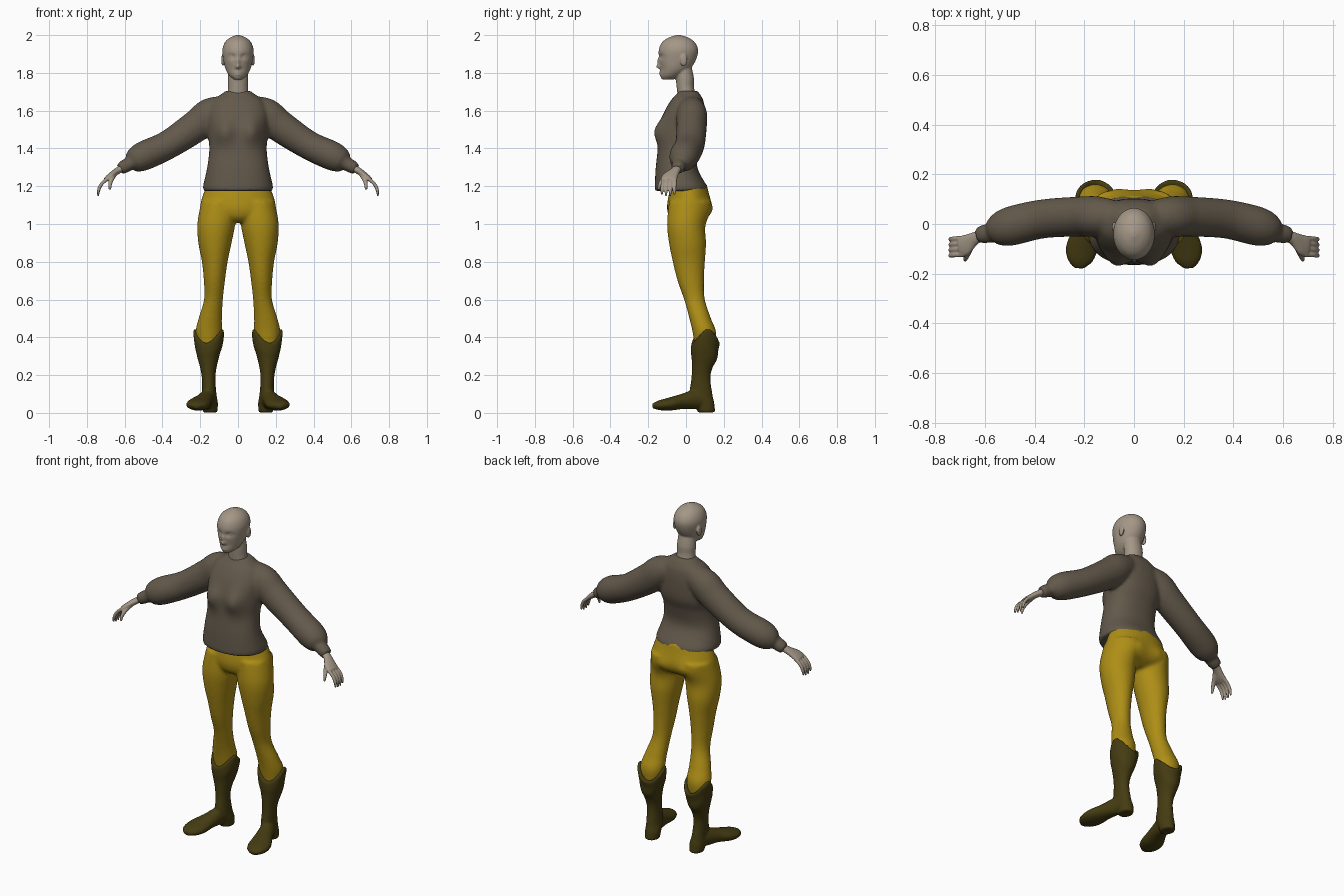
import bpy
import bmesh
from math import cos, sin, pi, exp
from mathutils import Vector, Matrix

default = bpy.data.objects.get("Cube")
if default:
    bpy.data.objects.remove(default)

X, Y, Z = Vector((1, 0, 0)), Vector((0, 1, 0)), Vector((0, 0, 1))


def material(name, rgb):
    mat = bpy.data.materials.new(name)
    mat.use_nodes = True
    colour = (*rgb, 1)
    mat.diffuse_color = colour
    for node in mat.node_tree.nodes:
        if node.type == "BSDF_PRINCIPLED":
            node.inputs["Base Color"].default_value = colour
            node.inputs["Roughness"].default_value = 0.8
    return mat


def spline(keys, steps):
    """Smooth curve through keys of (x, y, z, radius a, radius b)."""
    pts = [Vector(k) for k in keys]
    pts = [pts[0]] + pts + [pts[-1]]
    out = []
    for p, q, r, s in zip(pts, pts[1:], pts[2:], pts[3:]):
        for i in range(steps):
            t = i / steps
            out.append(q + (r - p) * (t / 2)
                       + (p * 2 - q * 5 + r * 4 - s) * (t * t / 2)
                       + (q * 3 - p - r * 3 + s) * (t * t * t / 2))
    return out + [pts[-1]]


def power(value, square):
    return (1 if value >= 0 else -1) * abs(value) ** (2 / square)


def loft(bm, keys, ref=X, upright=False, mirror=False, steps=8, sides=48, square=2):
    """Closed skin over elliptical rings, optionally repeated on the other side."""
    samples = spline(keys, steps)
    centres = [Vector(s[:3]) for s in samples]
    last = len(samples) - 1
    for side in ((1, -1) if mirror else (1,)):
        rings = []
        for i, (c, s) in enumerate(zip(centres, samples)):
            t = Z if upright else (centres[min(i + 1, last)] - centres[max(i - 1, 0)]).normalized()
            a = (ref - t * ref.dot(t)).normalized()
            b = t.cross(a)
            ring = []
            for j in range(sides):
                u = 2 * pi * j / sides
                p = (c + a * max(s[3], .002) * power(cos(u), square)
                     + b * max(s[4], .002) * power(sin(u), square))
                ring.append(bm.verts.new((p.x * side, p.y, p.z)))
            rings.append(ring)
        for low, high in zip(rings, rings[1:]):
            for j in range(sides):
                k = (j + 1) % sides
                bm.faces.new((low[j], low[k], high[k], high[j]))
        bm.faces.new(rings[0][::-1])
        bm.faces.new(rings[-1])


def ball(bm, centre, radii):
    """Pair of ellipsoids, one on each side."""
    for side in (1, -1):
        place = Matrix.Translation((centre[0] * side, *centre[1:])) @ Matrix.Diagonal((*radii, 1))
        bmesh.ops.create_uvsphere(bm, u_segments=24, v_segments=16, radius=1, matrix=place)


def bump(bm, centre, radii, push):
    """Soft push along y around a spot and its mirror image."""
    for side in {1, -1 if centre[0] else 1}:
        for v in bm.verts:
            d = v.co - Vector((centre[0] * side, *centre[1:]))
            v.co.y += push * exp(-sum((d[i] / radii[i]) ** 2 for i in range(3)))


def finish(bm, name, mat, voxel, smooth):
    """Fuse the overlapping shapes into one smooth skin."""
    bmesh.ops.recalc_face_normals(bm, faces=bm.faces)
    mesh = bpy.data.meshes.new(name)
    bm.to_mesh(mesh)
    bm.free()
    mesh.materials.append(mat)
    mesh.shade_smooth()
    obj = bpy.data.objects.new(name, mesh)
    bpy.context.collection.objects.link(obj)
    fuse = obj.modifiers.new("fuse", "REMESH")
    fuse.mode = "VOXEL"
    fuse.voxel_size = voxel
    fuse.use_smooth_shade = True
    soften = obj.modifiers.new("soften", "SMOOTH")
    soften.factor = 0.5
    soften.iterations = smooth
    return obj


skin = material("skin", (.37, .31, .24))
wool = material("brown wool", (.125, .1, .07))
mustard = material("mustard cloth", (.42, .27, .008))
leather = material("dark olive leather", (.06, .045, .006))

# Sweater: torso with bust, puffed sleeves and narrow cuffs
bm = bmesh.new()
loft(bm, [(0, -.025, 1.175, .18, .138), (0, -.027, 1.2, .185, .138), (0, -.05, 1.3, .163, .11),
          (0, -.037, 1.4, .152, .11), (0, -.015, 1.48, .16, .114), (0, -.008, 1.58, .16, .11),
          (0, .005, 1.65, .135, .088), (0, .012, 1.69, .085, .06), (0, .01, 1.705, .065, .05)],
     upright=True, square=2.3)
bump(bm, (.075, -.13, 1.49), (.06, .1, .065), -.05)
loft(bm, [(.04, .03, 1.625, .055, .055), (.14, .03, 1.585, .08, .085), (.22, .03, 1.52, .08, .085),
          (.37, .02, 1.42, .078, .076), (.5, -.01, 1.36, .078, .077), (.555, -.028, 1.33, .06, .06),
          (.572, -.035, 1.32, .04, .037), (.6, -.04, 1.305, .038, .036), (.627, -.045, 1.29, .032, .03)],
     ref=Y, mirror=True)
finish(bm, "sweater", wool, .01, 4)

# Trousers: hips, seat and two tapering legs
bm = bmesh.new()
loft(bm, [(0, .015, 1.21, .165, .095), (0, .015, 1.1, .2, .115),
          (0, .01, 1.04, .18, .1), (0, 0, 1.01, .1, .06)], upright=True)
loft(bm, [(.1, .015, 1.12, .095, .105), (.115, 0, 1, .1, .1), (.122, .008, .9, .088, .098),
          (.123, .015, .8, .068, .085), (.125, .025, .7, .056, .07), (.13, .045, .6, .05, .055),
          (.147, .075, .5, .062, .057), (.155, .098, .42, .069, .062), (.157, .1, .3, .045, .045)],
     upright=True, mirror=True)
bump(bm, (.09, .12, 1.07), (.07, .08, .06), .022)
finish(bm, "trousers", mustard, .01, 4)

# Boots: shaft with heel, foot, and a rim cut down at front and back
bm = bmesh.new()
loft(bm, [(.148, .108, .002, .038, .046), (.148, .1, .05, .042, .05), (.152, .08, .1, .038, .06),
          (.156, .08, .2, .037, .05), (.158, .097, .3, .058, .067), (.155, .098, .37, .075, .072),
          (.155, .105, .445, .08, .073), (.155, .105, .43, .05, .045)], upright=True, mirror=True)
loft(bm, [(.15, .12, .065, .03, .03), (.165, .05, .07, .04, .05), (.185, -.02, .06, .05, .04),
          (.208, -.09, .046, .064, .034), (.218, -.145, .04, .052, .025), (.222, -.178, .036, .02, .012)],
     mirror=True)
toe = Vector((.22, -.97))
for v in bm.verts:
    out = Vector((abs(v.co.x) - .155, v.co.y - .1))
    if v.co.z > .25 and out.length:
        v.co.z -= .075 * (v.co.z - .25) / .195 * abs(out.normalized().dot(toe)) ** 1.5
finish(bm, "boots", leather, .008, 3)

# Head and neck, with the face pushed into shape
bm = bmesh.new()
loft(bm, [(0, -.095, 1.764, .02, .025), (0, -.078, 1.785, .045, .055), (0, -.056, 1.82, .066, .078),
          (0, -.045, 1.87, .078, .098), (0, -.04, 1.92, .083, .104), (0, -.04, 1.96, .07, .088),
          (0, -.04, 1.985, .045, .056), (0, -.04, 2, .01, .012)],
     upright=True, steps=12, sides=96)
bump(bm, (.032, -.135, 1.886), (.02, .04, .013), .011)
bump(bm, (0, -.145, 1.832), (.013, .04, .012), -.022)
bump(bm, (0, -.145, 1.858), (.009, .04, .02), -.011)
bump(bm, (0, -.14, 1.806), (.02, .04, .006), -.007)
bump(bm, (0, -.14, 1.792), (.018, .04, .006), -.008)
bump(bm, (0, -.13, 1.772), (.022, .04, .012), -.006)
loft(bm, [(0, .01, 1.64, .06, .05), (0, -.003, 1.72, .053, .046),
          (0, -.006, 1.77, .054, .048), (0, -.015, 1.83, .05, .045)], upright=True)
ball(bm, (.031, -.117, 1.885), (.016, .013, .011))
ball(bm, (.08, -.012, 1.868), (.009, .019, .032))
finish(bm, "head", skin, .005, 2)

# Hands: palm, four curled fingers and a thumb
bm = bmesh.new()
loft(bm, [(.6, -.042, 1.303, .024, .02), (.64, -.058, 1.28, .026, .018),
          (.68, -.085, 1.25, .042, .016), (.702, -.09, 1.234, .038, .012)], ref=Y, mirror=True)
for i in range(4):
    y = -.057 - .022 * i
    tip = 1.143 + .008 * abs(i - 1.5)
    loft(bm, [(.685, y, 1.245, .01, .01), (.722, y - .002, 1.212, .0095, .0095),
              (.738, y - .004, 1.178, .0085, .0085), (.74, y - .005, tip, .005, .005)],
         ref=Y, mirror=True, sides=16)
loft(bm, [(.65, -.075, 1.27, .015, .014), (.667, -.115, 1.24, .013, .012),
          (.677, -.138, 1.21, .01, .01), (.678, -.146, 1.18, .006, .006)],
     ref=Y, mirror=True, sides=16)
finish(bm, "hands", skin, .0045, 2)
